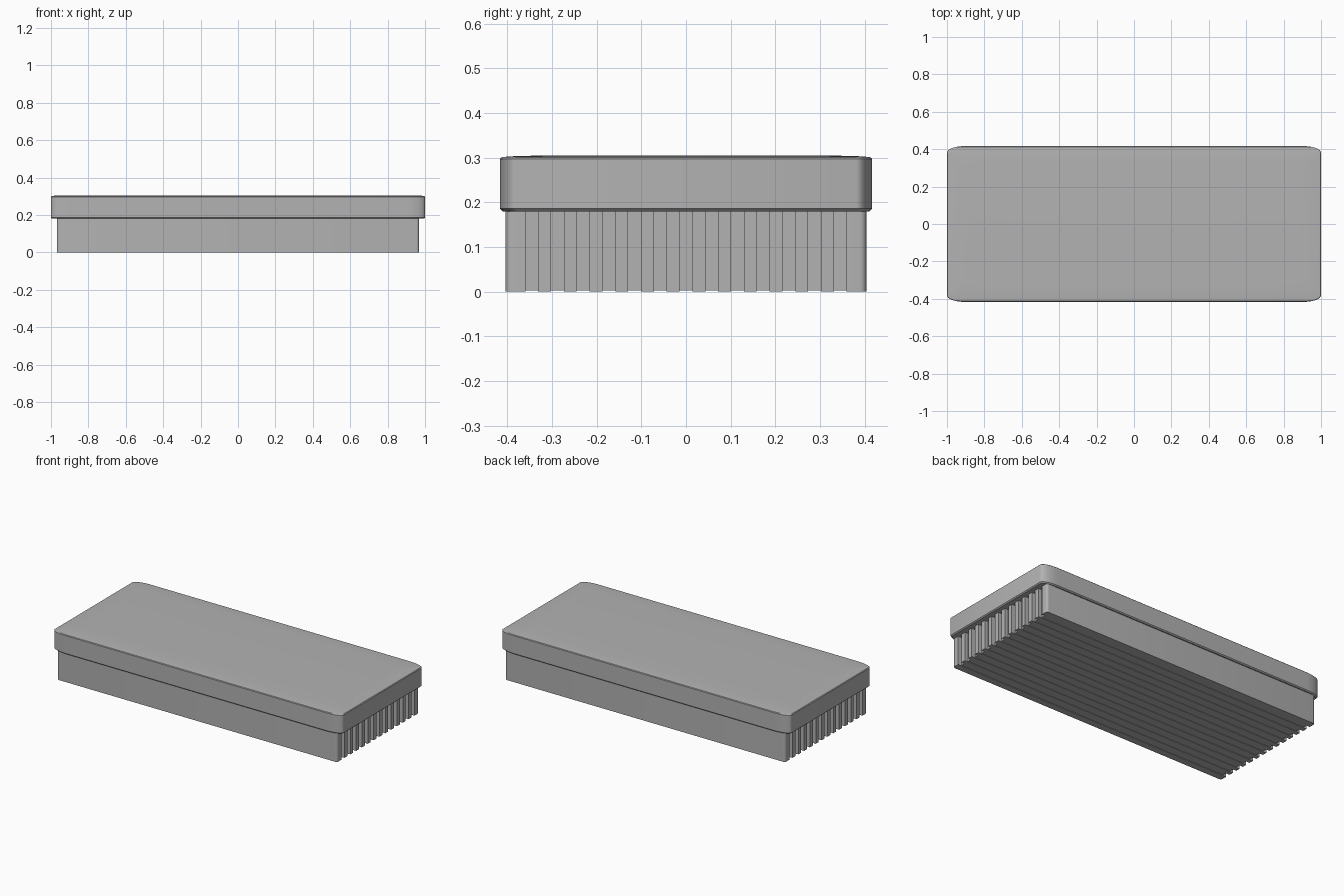
import bpy, bmesh, math

if "Cube" in bpy.data.objects:
    bpy.data.objects.remove(bpy.data.objects["Cube"], do_unlink=True)

grey = bpy.data.materials.new("mid grey")
grey.use_nodes = True
colour = (0.45, 0.45, 0.45, 1)
grey.diffuse_color = colour
grey.node_tree.nodes["Principled BSDF"].inputs["Base Color"].default_value = colour


def finish(bm, name):
    bmesh.ops.recalc_face_normals(bm, faces=bm.faces)
    mesh = bpy.data.meshes.new(name)
    bm.to_mesh(mesh)
    bm.free()
    mesh.materials.append(grey)
    obj = bpy.data.objects.new(name, mesh)
    bpy.context.collection.objects.link(obj)
    bpy.ops.object.select_all(action="DESELECT")
    obj.select_set(True)
    bpy.context.view_layer.objects.active = obj
    bpy.ops.object.shade_smooth_by_angle(angle=math.radians(30))
    return obj


def outline(hx, hy, rx, ry, steps=8):
    """Rectangle with elliptical corners, counter-clockwise."""
    points = []
    for corner, (sx, sy) in enumerate([(1, 1), (-1, 1), (-1, -1), (1, -1)]):
        for i in range(steps + 1):
            a = math.pi / 2 * (corner + i / steps)
            points.append((sx * (hx - rx) + rx * math.cos(a),
                           sy * (hy - ry) + ry * math.sin(a)))
    return points


# Handle: rounded slab with a softened rim and slightly crowned top
bm = bmesh.new()
loops = []
for z, inset in [(0.18, 0.006), (0.186, 0), (0.297, 0), (0.301, 0.004),
                 (0.303, 0.02), (0.305, 0.09)]:
    pts = outline(1 - inset, 0.417 - inset, 0.1, 0.035)
    loops.append([bm.verts.new((x, y, z)) for x, y in pts])
for low, high in zip(loops, loops[1:]):
    for i in range(len(low)):
        j = (i + 1) % len(low)
        bm.faces.new((low[i], low[j], high[j], high[i]))
bm.faces.new(loops[0])
bm.faces.new(loops[-1])
finish(bm, "handle")

# Felt pad: one extruded comb-ended outline
RIBS, PITCH, WIDTH = 14, 0.0576, 0.0288
END, RECESS, SIDE, TOP = 0.968, 0.945, 0.404, 0.182
ROUND = 0.014


def end_profile():
    """Zigzag of ribs and grooves along one end, from front to back."""
    pts = [(END - ROUND + ROUND * math.sin(a), -SIDE + ROUND - ROUND * math.cos(a))
           for a in [math.pi / 2 * i / 5 for i in range(6)]]
    for i in range(RIBS - 1):
        y = (i - (RIBS - 2) / 2) * PITCH
        pts += [(END, y - WIDTH / 2), (RECESS, y - WIDTH / 2),
                (RECESS, y + WIDTH / 2), (END, y + WIDTH / 2)]
    pts += [(x, -y) for x, y in reversed(pts[:6])]
    return pts


right = end_profile()
bm = bmesh.new()
ring = [bm.verts.new((x, y, 0.003)) for x, y in right + [(-x, -y) for x, y in right]]
base = bm.faces.new(ring)
result = bmesh.ops.extrude_face_region(bm, geom=[base])
for v in result["geom"]:
    if isinstance(v, bmesh.types.BMVert):
        v.co.z = TOP
finish(bm, "felt_pad")

# Wiping strips: thin raised bands running the length of the underside
bm = bmesh.new()
for i in range(RIBS):
    centre = (i - (RIBS - 1) / 2) * PITCH
    low, high = centre - WIDTH / 2, centre + WIDTH / 2
    if i == 0:
        low = -SIDE
    if i == RIBS - 1:
        high = SIDE
    outer = i in (0, RIBS - 1)
    radius = ROUND if outer else 0
    cube = bmesh.ops.create_cube(bm, size=1)["verts"]
    for v in cube:
        v.co.x *= 2 * END
        v.co.y = high if v.co.y > 0 else low
        v.co.z = 0.004 if v.co.z > 0 else 0
    if outer:
        edges = {e for v in cube for e in v.link_edges
                 if all(abs(w.co.y) > SIDE - 0.001 for w in e.verts)
                 and abs(e.verts[0].co.z - e.verts[1].co.z) > 0.001}
        bmesh.ops.bevel(bm, geom=list(edges), offset=radius, segments=5,
                        profile=0.5, affect="EDGES")
finish(bm, "wiping_strips")
